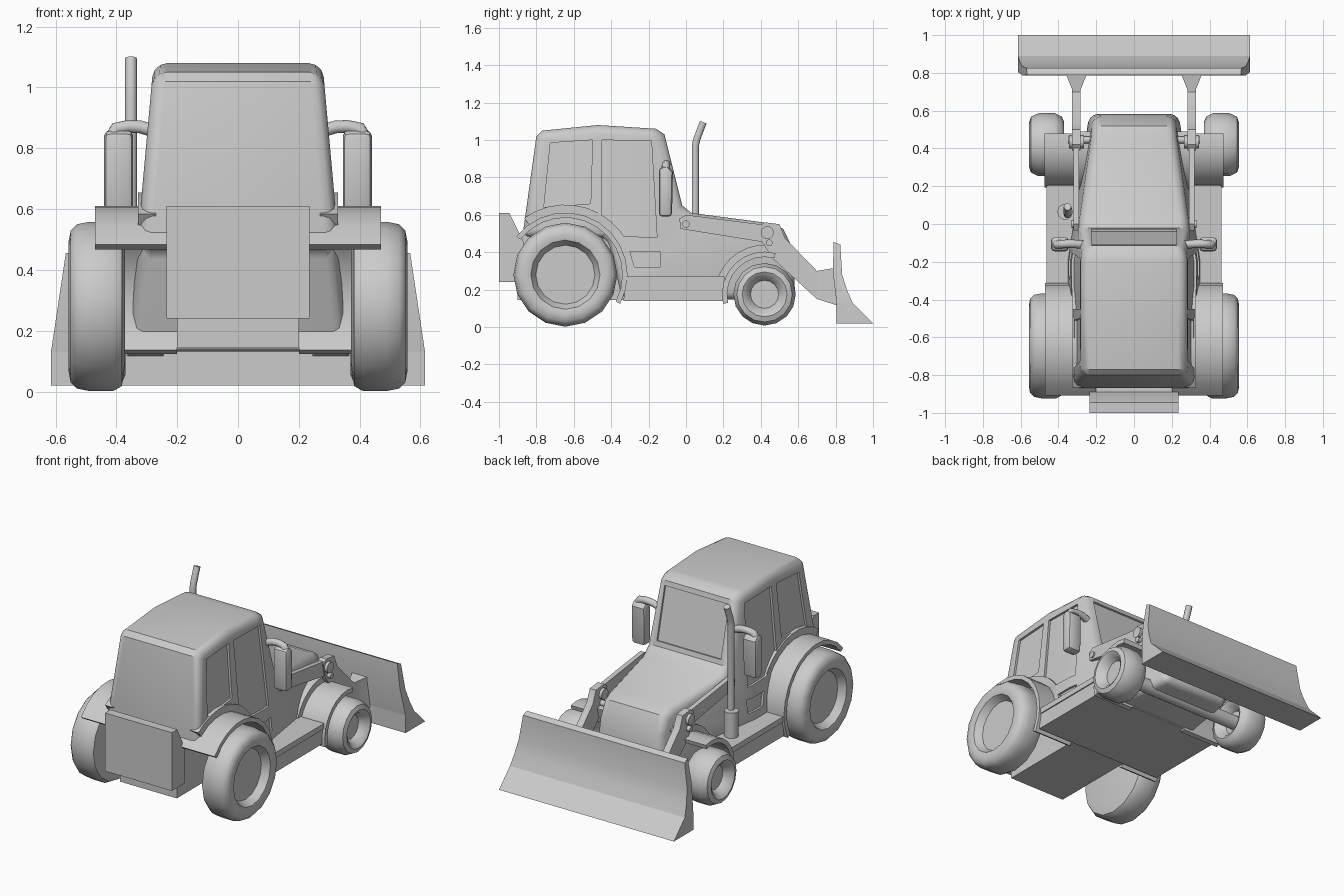
import bpy, bmesh, math
from mathutils import Vector

if "Cube" in bpy.data.objects:
    bpy.data.objects.remove(bpy.data.objects["Cube"])


def finish(ob, mirror=False, bevel=0, segs=2, cutters=(), smooth=32):
    """Add modifiers, bake them to a plain mesh and shade it."""
    if bevel:
        m = ob.modifiers.new("bevel", 'BEVEL')
        m.width, m.segments = bevel, segs
        m.limit_method, m.angle_limit = 'ANGLE', math.radians(60)
        m.use_clamp_overlap = False
    for c in cutters:
        m = ob.modifiers.new("cut", 'BOOLEAN')
        m.object, m.operation, m.solver = c, 'DIFFERENCE', 'EXACT'
    if mirror:
        m = ob.modifiers.new("mirror", 'MIRROR')
        m.use_mirror_merge = False

    def bake():
        bpy.context.view_layer.update()
        dg = bpy.context.evaluated_depsgraph_get()
        return bpy.data.meshes.new_from_object(ob.evaluated_get(dg))
    mesh = bake()
    # if the exact solver leaves nothing, use the other ones
    for solver in ('MANIFOLD', 'FLOAT', None):
        if len(mesh.polygons) > 20 or not cutters:
            break
        for m in [m for m in ob.modifiers if m.type == 'BOOLEAN']:
            if solver:
                m.solver = solver
            else:
                ob.modifiers.remove(m)
        mesh = bake()
    name = ob.name
    bpy.data.objects.remove(ob)
    new = bpy.data.objects.new(name, mesh)
    bpy.context.collection.objects.link(new)
    bpy.ops.object.select_all(action='DESELECT')
    new.select_set(True)
    bpy.context.view_layer.objects.active = new
    bpy.ops.object.shade_smooth_by_angle(angle=math.radians(smooth))
    return new


def from_bmesh(name, bm):
    bmesh.ops.recalc_face_normals(bm, faces=bm.faces)
    mesh = bpy.data.meshes.new(name)
    bm.to_mesh(mesh)
    bm.free()
    ob = bpy.data.objects.new(name, mesh)
    bpy.context.collection.objects.link(ob)
    return ob


def prism(name, profile, xfun, cut_y=None, cut_z=None, **kw):
    """Extrude a (y, z) profile along x; xfun(outer, y, z) gives x of each end."""
    bm = bmesh.new()
    a, b = ([bm.verts.new((x, y, z)) for y, z in profile] for x in (0, 1))
    bm.faces.new(a)
    bm.faces.new(b)
    for i in range(len(a)):
        j = (i + 1) % len(a)
        bm.faces.new((a[i], a[j], b[j], b[i]))
    for axis, v in ((1, cut_y), (2, cut_z)):
        if v is not None:
            co, no = Vector(), Vector()
            co[axis], no[axis] = v, 1
            bmesh.ops.bisect_plane(bm, geom=bm.verts[:] + bm.edges[:] + bm.faces[:],
                                   plane_co=co, plane_no=no)
    for v in bm.verts:
        v.co.x = xfun(v.co.x > .5, v.co.y, v.co.z)
    return finish(from_bmesh(name, bm), **kw)


def span(x0, x1):
    return lambda outer, y, z: x1 if outer else x0


def rect(y0, y1, z0, z1):
    return [(y0, z0), (y1, z0), (y1, z1), (y0, z1)]


def arch(name, cy, cz, r0, r1, a0, a1, x0, x1, n=12):
    pts = []
    for r, order in ((r1, range(n + 1)), (r0, range(n, -1, -1))):
        for i in order:
            t = math.radians(a0 + (a1 - a0) * i / n)
            pts.append((cy + r * math.cos(t), cz + r * math.sin(t)))
    return prism(name, pts, span(x0, x1), mirror=True)


def lathe(name, cy, cz, profile, n=16):
    """Revolve (radius, x) points about an axle parallel to x, mirrored."""
    bm = bmesh.new()
    rings = []
    for r, x in profile:
        rings.append([bm.verts.new((x, cy + r * math.cos(2 * math.pi * i / n),
                                    cz + r * math.sin(2 * math.pi * i / n))) for i in range(n)])
    for p, q in zip(rings, rings[1:]):
        for i in range(n):
            j = (i + 1) % n
            bm.faces.new((p[i], p[j], q[j], q[i]))
    bm.faces.new(rings[0])
    bm.faces.new(rings[-1])
    return finish(from_bmesh(name, bm), mirror=True, smooth=45)


def tube(name, pts, r, mirror=False):
    cu = bpy.data.curves.new(name, 'CURVE')
    cu.dimensions, cu.bevel_depth = '3D', r
    cu.bevel_resolution, cu.use_fill_caps = 3, True
    sp = cu.splines.new('POLY')
    sp.points.add(len(pts) - 1)
    for p, co in zip(sp.points, pts):
        p.co = (*co, 1)
    ob = bpy.data.objects.new(name, cu)
    bpy.context.collection.objects.link(ob)
    return finish(ob, mirror=mirror, smooth=60)


# Half width of the cab and hood at a given place
def half(y, z):
    return .33 - .09 * (z - .5) - .155 * max(0, y + .2)


def recess(outer, y, z):
    return half(y, z) + (.1 if outer else -.014)


# Window and step recesses
cutters = [
    prism("rear_window_cut", [(-.76, .64), (-.51, .66), (-.5, 1.0), (-.725, .985)], recess, mirror=True),
    prism("door_cut", [(-.45, 1.0), (-.185, .995), (-.155, .48), (-.33, .485), (-.45, .57)],
          recess, cut_y=-.2, mirror=True),
    prism("step_cut", [(-.3, .405), (-.14, .405), (-.14, .32), (-.275, .32)],
          recess, cut_y=-.2, mirror=True),
    prism("windshield_cut", [(-.118, .997), (-.04, .677), (.02, .69), (-.058, 1.012)], span(-.225, .225)),
]

# Cab and hood
prism("cab_and_hood",
      [(-.875, .48), (-.8, 1.02), (-.77, 1.05), (-.47, 1.08), (-.16, 1.06), (-.115, 1.03),
       (-.02, .65), (.03, .61), (.45, .555), (.52, .525), (.57, .42), (.585, .15),
       (-.34, .145), (-.42, .48)],
      lambda o, y, z: half(y, z) * (1 if o else -1),
      cut_y=-.2, bevel=.045, segs=3, cutters=cutters)
for c in cutters:
    bpy.data.objects.remove(c)

# Chassis, running boards and rear counterweight
prism("rear_chassis", rect(-.9, -.3, .145, .5), span(-.2, .2))
prism("running_board", [(-.335, .14), (.22, .14), (.205, .27), (-.315, .27)], span(-.455, .455))
prism("board_edge", rect(-.315, .205, .235, .27), span(.44, .462), mirror=True)
prism("counterweight", [(-1, .24), (-1, .61), (-.945, .61), (-.87, .46), (-.87, .24)],
      span(-.235, .235))

# Fenders and arch trims
arch("rear_fender", -.645, .28, .305, .332, -28, 142, .2, .47)
arch("rear_arch_trim", -.645, .28, .33, .375, -5, 126, .27, .328)
arch("front_fender", .42, .175, .2, .228, 75, 193, .2, .475, 8)
arch("front_arch_trim", .42, .175, .22, .265, 75, 170, .18, .3, 8)

# Wheels and front axle
lathe("rear_wheel", -.645, .28,
      [(.15, .505), (.158, .505), (.185, .55), (.215, .557), (.25, .55), (.27, .53), (.278, .49),
       (.278, .41), (.262, .382), (.2, .372)])
lathe("front_wheel", .42, .175,
      [(.07, .5), (.075, .5), (.1, .543), (.12, .555), (.148, .545), (.167, .505),
       (.167, .42), (.148, .382), (.12, .37), (.1, .38), (.072, .425)])
tube("front_axle", [(-.43, .42, .175), (.43, .42, .175)], .045)

# Blade
def blade_x(outer, y, z):
    return (.615 - .15 * max(0, z - .13)) * (1 if outer else -1)

prism("blade", [(1, .02), (.805, .02), (.805, .13), (.785, .3), (.79, .455), (.825, .44), (.835, .28),
                (.86, .2), (.89, .13)], blade_x, cut_z=.13)

# Loader arms, the front half flaring to meet the blade
def arm_x(outer, y, z):
    w = .022 + max(0, y - .71) * .4
    return .305 + (w if outer else -w)

prism("rear_arm", [(-.035, .58), (-.03, .525), (.47, .445), (.47, .54), (0, .6)],
      span(.29, .32), mirror=True)
prism("front_arm", [(.39, .54), (.42, .56), (.5, .55), (.53, .475), (.7, .3), (.79, .315),
                    (.81, .115), (.7, .15), (.46, .37), (.41, .45)],
      arm_x, cut_y=.71, mirror=True)
tube("knee_pin", [(.265, .435, .505), (.345, .435, .505)], .035, True)
tube("arm_cross_pin", [(.15, .445, .45), (.35, .445, .45)], .018, True)
tube("rear_arm_pin", [(.25, 0, .55), (.33, 0, .55)], .02, True)

# Mirrors
tube("mirror_bracket", [(.27, -.11, .855), (.32, -.105, .87), (.36, -.105, .872),
                        (.4, -.108, .865), (.415, -.11, .84), (.415, -.11, .78)], .022, True)
prism("mirror", [(-.145, .59), (-.075, .59), (-.07, .83), (-.1, .865), (-.145, .85)],
      span(.345, .44), mirror=True, bevel=.02)

# Exhaust on the left side
tube("muffler", [(-.365, .065, .26), (-.365, .065, .43)], .042)
tube("exhaust_pipe", [(-.352, .05, .4), (-.352, .05, .97), (-.352, .058, 1.005),
                      (-.352, .092, 1.095)], .02)
